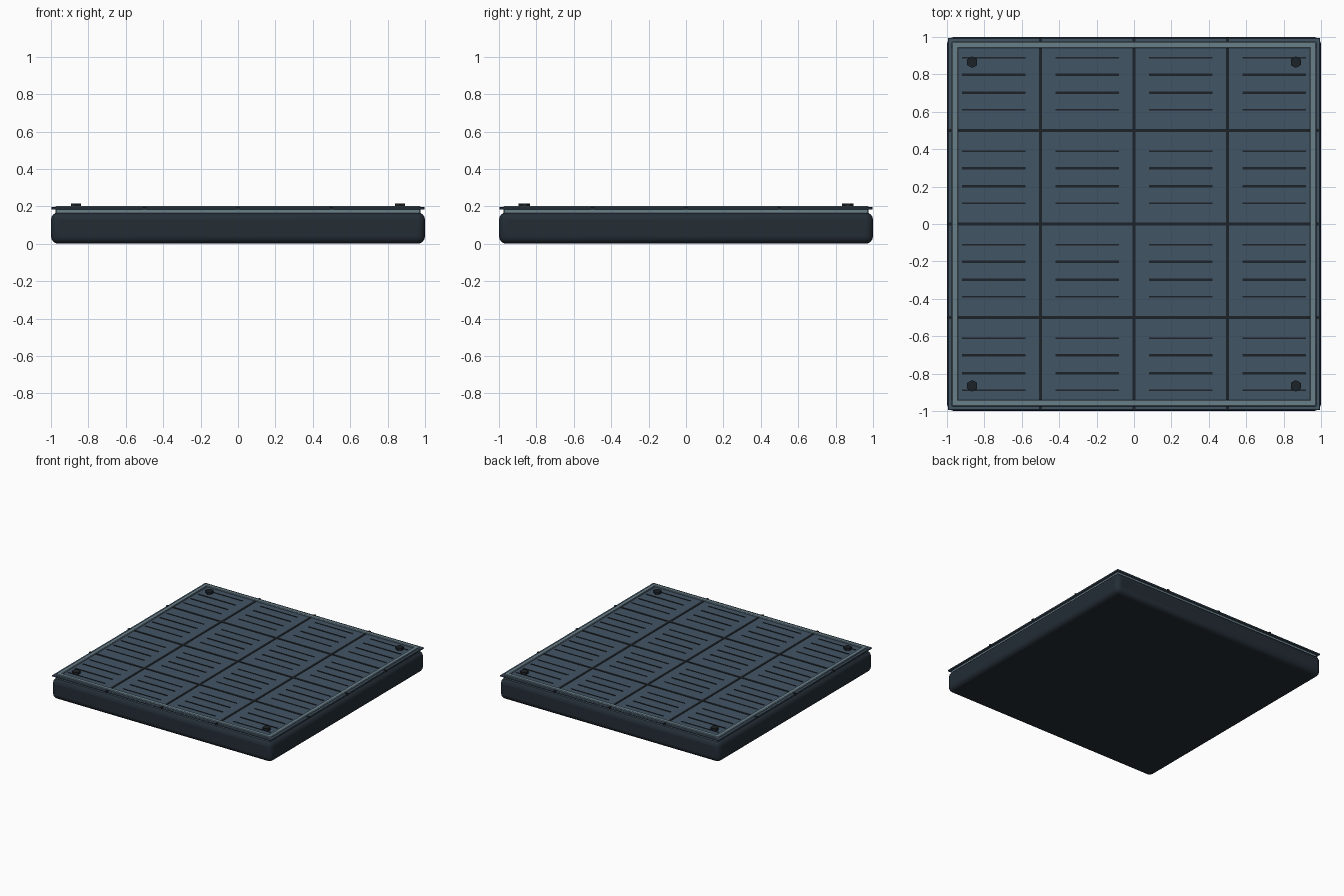
import bpy, math

if "Cube" in bpy.data.objects:
    bpy.data.objects.remove(bpy.data.objects["Cube"])

def material(name, rgb):
    m = bpy.data.materials.new(name)
    m.diffuse_color = (*rgb, 1)
    m.use_nodes = True
    m.node_tree.nodes["Principled BSDF"].inputs["Base Color"].default_value = m.diffuse_color
    return m

DARK = material("dark_base", (0.017, 0.026, 0.036))
PANEL = material("panel_blue", (0.055, 0.09, 0.13))
TRIM = material("trim_grey", (0.14, 0.21, 0.25))
BLACK = material("groove_black", (0.012, 0.016, 0.02))

def box(name, x, y, z, mat, bevel=0, segments=1):
    """Box from (min, max) ranges."""
    bpy.ops.mesh.primitive_cube_add(size=1, location=[sum(r) / 2 for r in (x, y, z)])
    o = bpy.context.object
    o.name = name
    o.scale = [r[1] - r[0] for r in (x, y, z)]
    bpy.ops.object.transform_apply(location=False, rotation=False, scale=True)
    o.data.materials.append(mat)
    if bevel:
        b = o.modifiers.new("bevel", 'BEVEL')
        b.width, b.segments = bevel, segments
        bpy.ops.object.shade_smooth_by_angle(angle=math.radians(40))
    return o

# Rounded base slab and thin overhanging deck
box("base_slab", (-1, 1), (-1, 1), (0, 0.168), DARK, 0.04, 4)
box("deck_plate", (-0.995, 0.995), (-0.995, 0.995), (0.182, 0.194), PANEL, 0.003)

# Raised edge rails that also support the deck
for s in (-1, 1):
    edge = sorted((s * 0.94, s * 0.975))
    box("edge_rail_x", (-0.975, 0.975), edge, (0.16, 0.203), TRIM, 0.004)
    box("edge_rail_y", edge, (-0.975, 0.975), (0.16, 0.203), TRIM, 0.004)

# Panel seams
for c in (-0.5, 0, 0.5):
    box("seam_x", (-0.998, 0.998), (c - 0.009, c + 0.009), (0.184, 0.197), BLACK)
    box("seam_y", (c - 0.009, c + 0.009), (-0.998, 0.998), (0.184, 0.197), BLACK)

# Four vent slots in each of the sixteen cells, outer ones slimmer
for cx in (-0.75, -0.25, 0.25, 0.75):
    for cy in (-0.75, -0.25, 0.25, 0.75):
        for dy, w in ((-0.138, 0.004), (-0.048, 0.006), (0.048, 0.006), (0.138, 0.004)):
            box("vent_slot", (cx - 0.17, cx + 0.17), (cy + dy - w, cy + dy + w),
                (0.186, 0.197), BLACK)

# Hexagonal corner bolts
for sx in (-1, 1):
    for sy in (-1, 1):
        bpy.ops.mesh.primitive_cylinder_add(vertices=6, radius=0.031, depth=0.026,
                                            location=(sx * 0.865, sy * 0.865, 0.201))
        bolt = bpy.context.object
        bolt.name = "corner_bolt"
        bolt.data.materials.append(BLACK)
